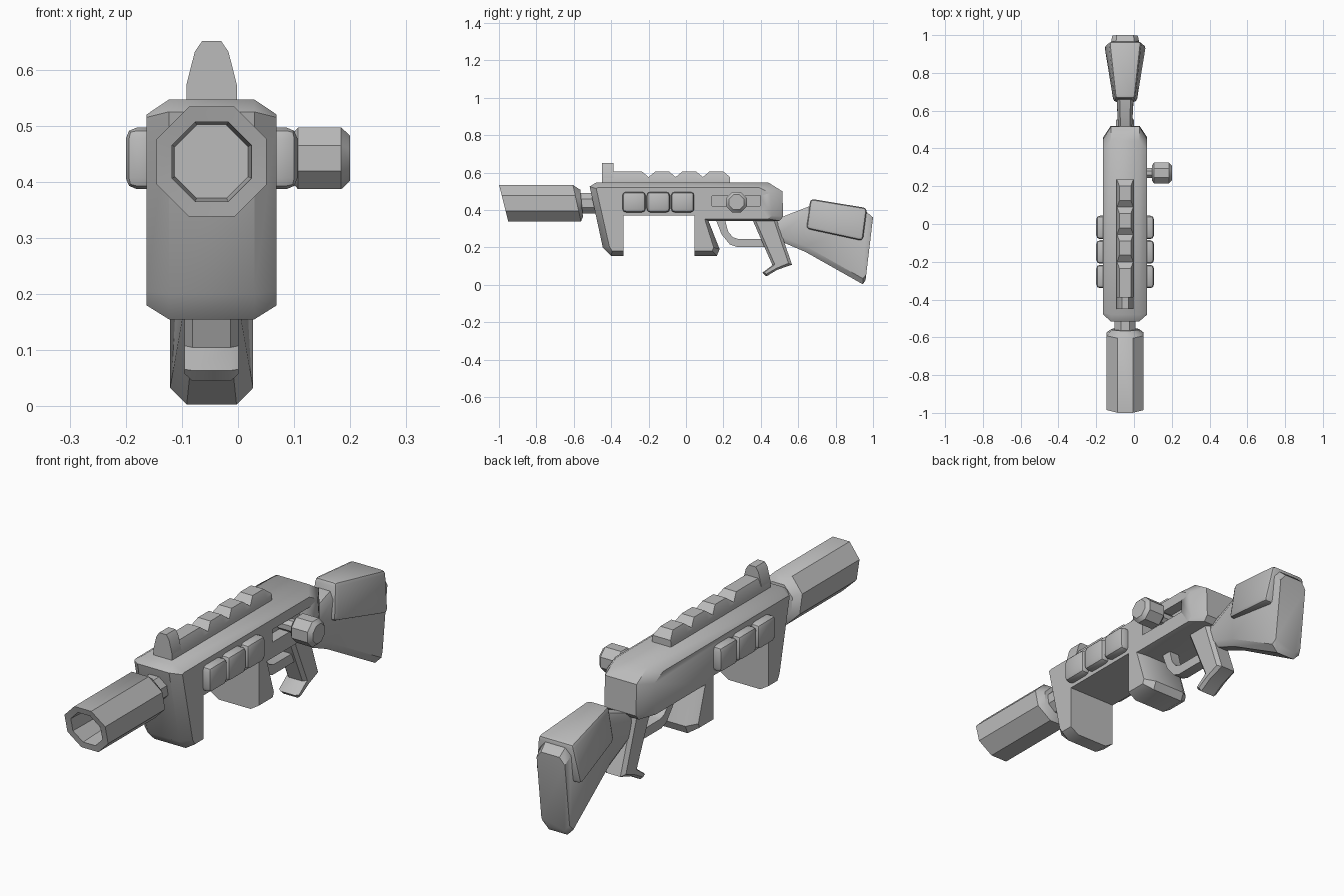
import bpy, bmesh, math
from mathutils import Matrix

old = bpy.data.objects.get("Cube")
if old:
    bpy.data.objects.remove(old, do_unlink=True)

CX = -0.047   # centre plane of the body
BZ = 0.436    # barrel axis height

grey = bpy.data.materials.new("plain grey")
grey.use_nodes = True
COLOUR = (0.5, 0.5, 0.5, 1)
grey.diffuse_color = COLOUR
grey.node_tree.nodes["Principled BSDF"].inputs["Base Color"].default_value = COLOUR


def finish(name, bm):
    bmesh.ops.recalc_face_normals(bm, faces=bm.faces[:])
    mesh = bpy.data.meshes.new(name)
    bm.to_mesh(mesh)
    bm.free()
    ob = bpy.data.objects.new(name, mesh)
    bpy.context.collection.objects.link(ob)
    mesh.materials.append(grey)
    bpy.ops.object.select_all(action='DESELECT')
    ob.select_set(True)
    bpy.context.view_layer.objects.active = ob
    bpy.ops.object.shade_smooth_by_angle(angle=math.radians(35))
    return ob


def loft(name, rings, bevel=0):
    """Skin a list of equal-length point rings and cap both ends."""
    bm = bmesh.new()
    loops = [[bm.verts.new(p) for p in ring] for ring in rings]
    for a, b in zip(loops, loops[1:]):
        for i in range(len(a)):
            j = (i + 1) % len(a)
            bm.faces.new((a[i], a[j], b[j], b[i]))
    bm.faces.new(loops[0])
    bm.faces.new(loops[-1])
    if bevel:
        bmesh.ops.bevel(bm, geom=bm.edges[:], offset=bevel, segments=2,
                        profile=0.5, affect='EDGES')
    return finish(name, bm)


def slab(name, outline, half, side=None, side_half=None):
    """Side outline given width; an optional inset side outline makes a chamfer."""
    layers = [(-half, outline), (half, outline)]
    if side:
        layers = [(-side_half, side)] + layers + [(side_half, side)]
    return loft(name, [[(CX + x, y, z) for y, z in pts] for x, pts in layers])


def octagon(r, y, shear=0.0):
    """Flat-topped octagon across the barrel; shear leans it forward at the top."""
    R = r / math.cos(math.pi / 8)
    ring = []
    for i in range(8):
        a = math.pi / 8 + i * math.pi / 4
        dz = R * math.sin(a)
        ring.append((CX + R * math.cos(a), y - shear * dz, BZ + dz))
    return ring


def box(name, lo, hi, bevel=0):
    ring = lambda x: [(x, lo[1], lo[2]), (x, hi[1], lo[2]),
                      (x, hi[1], hi[2]), (x, lo[1], hi[2])]
    return loft(name, [ring(lo[0]), ring(hi[0])], bevel)


# Body with fore-end and magazine in one chamfered slab
outer = [(-0.48, 0.547), (0.44, 0.547), (0.515, 0.50), (0.52, 0.365), (0.50, 0.342),
         (0.12, 0.342), (0.18, 0.19), (0.165, 0.155), (0.045, 0.155), (0.045, 0.37),
         (-0.335, 0.37), (-0.335, 0.155), (-0.40, 0.155), (-0.445, 0.20), (-0.515, 0.525)]
inner = [(-0.47, 0.52), (0.39, 0.52), (0.45, 0.49), (0.46, 0.37), (0.44, 0.352),
         (0.10, 0.352), (0.148, 0.20), (0.14, 0.18), (0.045, 0.18), (0.045, 0.37),
         (-0.335, 0.37), (-0.335, 0.18), (-0.395, 0.18), (-0.41, 0.205), (-0.48, 0.515)]
body = slab("body", outer, 0.076, inner, 0.116)

# Bolt slot, cut into one side
cutter = box("slot_cutter", (0.02, 0.14, 0.42), (0.2, 0.395, 0.475))
cutter.hide_render = True
cutter.hide_viewport = True
cutter.display_type = 'WIRE'
cut = body.modifiers.new("bolt slot", 'BOOLEAN')
cut.operation = 'DIFFERENCE'
cut.solver = 'EXACT'
cut.object = cutter

# Muzzle tube with an open bore, and the neck behind it
loft("muzzle_tube", [octagon(0.065, -0.83), octagon(0.071, -0.973, 0.25),
                     octagon(0.098, -0.975, 0.25), octagon(0.098, -0.583, 0.22),
                     octagon(0.072, -0.558, 0.1)])
loft("barrel_neck", [octagon(0.055, -0.6), octagon(0.055, -0.46)])


# Top rail with repeated humps
def rail_ring(y, top, w):
    right = [(0.045, 0.53), (0.045, 0.57), (w, top)]
    pts = right + [(-x, z) for x, z in reversed(right)]
    return [(CX + x, y, z) for x, z in pts]


LOW, HIGH = (0.576, 0.043), (0.605, 0.03)
stations = [(-0.44, HIGH), (-0.235, HIGH)]
for k in range(3):
    dip = -0.2 + k * 0.145
    stations += [(dip, LOW), (dip + 0.035, HIGH), (dip + 0.11, HIGH)]
stations.append((0.235, LOW))
loft("top_rail", [rail_ring(y, *size) for y, size in stations])

# Front sight
sight = [(0.045, 0.53), (0.045, 0.573), (0.03, 0.632), (0.017, 0.651)]
sight += [(-x, z) for x, z in reversed(sight)]
loft("front_sight", [[(CX + x, y, z) for x, z in sight] for y in (-0.45, -0.387)])

# Three rounded grip pads on each side
for side, label in ((1, "left"), (-1, "right")):
    xs = sorted((CX + side * 0.09, CX + side * 0.153))
    for k in range(3):
        y = -0.34 + k * 0.13
        box(f"{label}_grip_pad_{k + 1}", (xs[0], y, 0.387),
            (xs[1], y + 0.124, 0.497), 0.02)


# Bolt handle: stem and chamfered knob
def lathe_x(name, steps):
    rings = []
    for x, r in steps:
        R = r / math.cos(math.pi / 8)
        angles = [math.pi / 8 + i * math.pi / 4 for i in range(8)]
        rings.append([(x, 0.27 + R * math.cos(a), 0.442 + R * math.sin(a)) for a in angles])
    return loft(name, rings)


lathe_x("bolt_stem", [(0.0, 0.026), (0.11, 0.026)])
lathe_x("bolt_knob", [(0.094, 0.04), (0.107, 0.055), (0.184, 0.055), (0.2, 0.04)])

# Pistol grip with a hooked toe
slab("pistol_grip",
     [(0.35, 0.36), (0.48, 0.36), (0.567, 0.107), (0.487, 0.08),
      (0.43, 0.045), (0.408, 0.064), (0.462, 0.105)], 0.034,
     [(0.365, 0.36), (0.465, 0.36), (0.548, 0.115), (0.487, 0.09),
      (0.43, 0.058), (0.418, 0.066), (0.475, 0.108)], 0.048)

# Trigger guard
slab("trigger_guard",
     [(0.155, 0.36), (0.19, 0.27), (0.235, 0.215), (0.27, 0.203), (0.42, 0.203),
      (0.42, 0.245), (0.28, 0.245), (0.25, 0.255), (0.225, 0.285), (0.205, 0.36)], 0.024)


# Shoulder stock, lofted from front to butt
def stock_ring(yt, zt, yb, zb, w):
    c = 0.03
    d = (yt - yb) / (zt - zb) * c
    half = [(w * 0.6, yb, zb), (w, yb + d, zb + c), (w, yt - d, zt - c), (w * 0.65, yt, zt)]
    pts = half + [(-x, y, z) for x, y, z in reversed(half)]
    return [(CX + x, y, z) for x, y, z in pts]


loft("stock", [stock_ring(0.46, 0.342, 0.50, 0.235, 0.035),
               stock_ring(0.66, 0.42, 0.64, 0.175, 0.044),
               stock_ring(0.965, 0.39, 0.945, 0.003, 0.074),
               stock_ring(1.0, 0.36, 0.96, 0.025, 0.068)])


# Cheek rest wrapped over the stock
def rest_ring(yt, zt, wt, yb, zb, wb):
    return [(CX - wb, yb, zb), (CX + wb, yb, zb), (CX + wt, yt, zt), (CX - wt, yt, zt)]


loft("cheek_rest", [rest_ring(0.665, 0.46, 0.052, 0.643, 0.30, 0.062),
                    rest_ring(0.968, 0.41, 0.085, 0.945, 0.235, 0.113)], 0.018)
